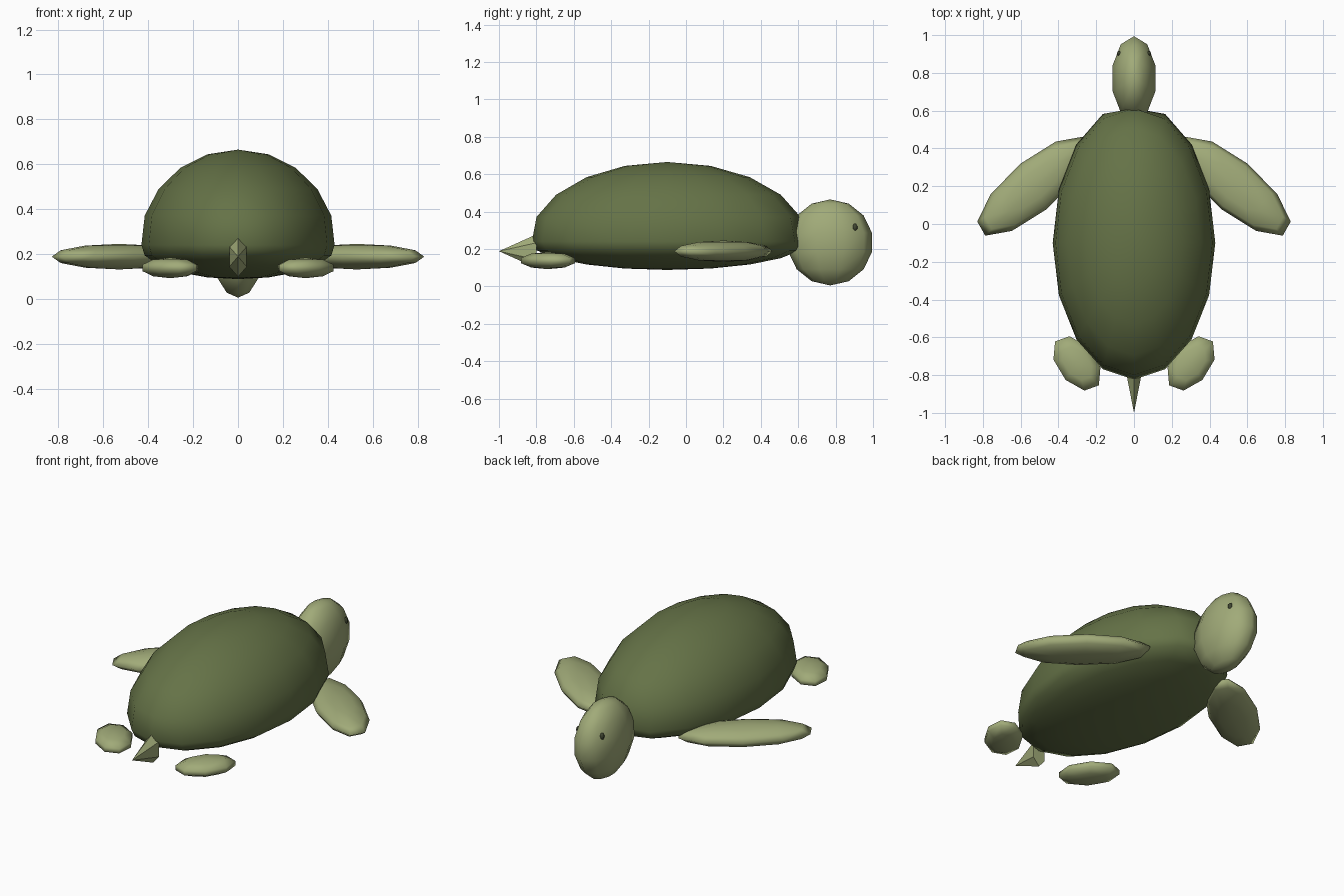
import bpy, bmesh, math
from mathutils import Matrix, Vector

if "Cube" in bpy.data.objects:
    bpy.data.objects.remove(bpy.data.objects["Cube"])


def material(name, rgb):
    m = bpy.data.materials.new(name)
    m.diffuse_color = (*rgb, 1)
    m.use_nodes = True
    m.node_tree.nodes["Principled BSDF"].inputs["Base Color"].default_value = m.diffuse_color
    return m


SKIN = material("light olive skin", (0.355, 0.405, 0.19))
SHELL = material("dark olive shell", (0.13, 0.17, 0.063))
EYE = material("dark eye", (0.05, 0.06, 0.03))


def finish(bm, name, mat, smooth=True):
    bmesh.ops.recalc_face_normals(bm, faces=bm.faces)
    me = bpy.data.meshes.new(name)
    for f in bm.faces:
        f.smooth = smooth
    bm.to_mesh(me)
    bm.free()
    me.materials.append(mat)
    ob = bpy.data.objects.new(name, me)
    bpy.context.collection.objects.link(ob)
    return ob


def ellipsoid(name, mat, centre, a, b, c, segments, rings):
    """Sphere whose local axes are the (possibly skewed) vectors a, b, c."""
    bm = bmesh.new()
    bmesh.ops.create_uvsphere(bm, u_segments=segments, v_segments=rings, radius=1)
    # put the first vertex of each ring on the a axis
    v0 = max((v.co for v in bm.verts), key=lambda p: p.xy.length)
    turn = Matrix.Rotation(-math.atan2(v0.y, v0.x), 3, 'Z')
    m = Matrix((a, b, c)).transposed()
    for v in bm.verts:
        v.co = m @ (turn @ v.co) + Vector(centre)
    return finish(bm, name, mat)


# Shell: domed top, shallow belly, blunt at the neck
bm = bmesh.new()
bmesh.ops.create_uvsphere(bm, u_segments=16, v_segments=10, radius=1)
for v in bm.verts:
    x, y, z = v.co
    k = 0.985 if abs(z) < 0.01 else 1.0
    py = -0.10 + k * y * (0.75 if y > 0 else 0.735)
    v.co = (0.437 * k * x, min(py, 0.612), 0.24 + z * (0.425 if z > 0 else 0.152))
finish(bm, "shell", SHELL)

# Head
ellipsoid("head", SKIN, (0, 0.771, 0.235),
          (0, 0.229, 0), (0.122, 0, 0), (0, 0, 0.23), 10, 7)

# Paired parts
for s, side in ((1, "right"), (-1, "left")):
    ellipsoid(side + "_eye", EYE, (s * 0.077, 0.903, 0.315),
              (0.014, 0, 0), (0, 0.014, 0), (0, 0, 0.021), 8, 6)
    ellipsoid(side + "_front_flipper", SKIN, (s * 0.53, 0.2, 0.188),
              (s * 0.30, -0.187, 0), (s * -0.025, 0.188, 0), (0, 0, 0.057), 10, 6)
    ellipsoid(side + "_rear_flipper", SKIN, (s * 0.302, -0.738, 0.138),
              (s * 0.122, 0.122, 0), (s * 0.063, -0.092, 0), (0, 0, 0.046), 8, 5)

# Tail: flattened six-sided cone pointing back
bm = bmesh.new()
base = [bm.verts.new((0.045 * math.sin(t), -0.80, 0.188 + 0.09 * math.cos(t)))
        for t in (i * math.pi / 3 for i in range(6))]
tip = bm.verts.new((0, -1.0, 0.188))
bm.faces.new(base)
for i in range(6):
    bm.faces.new((base[i], base[(i + 1) % 6], tip))
finish(bm, "tail", SKIN, smooth=False)
